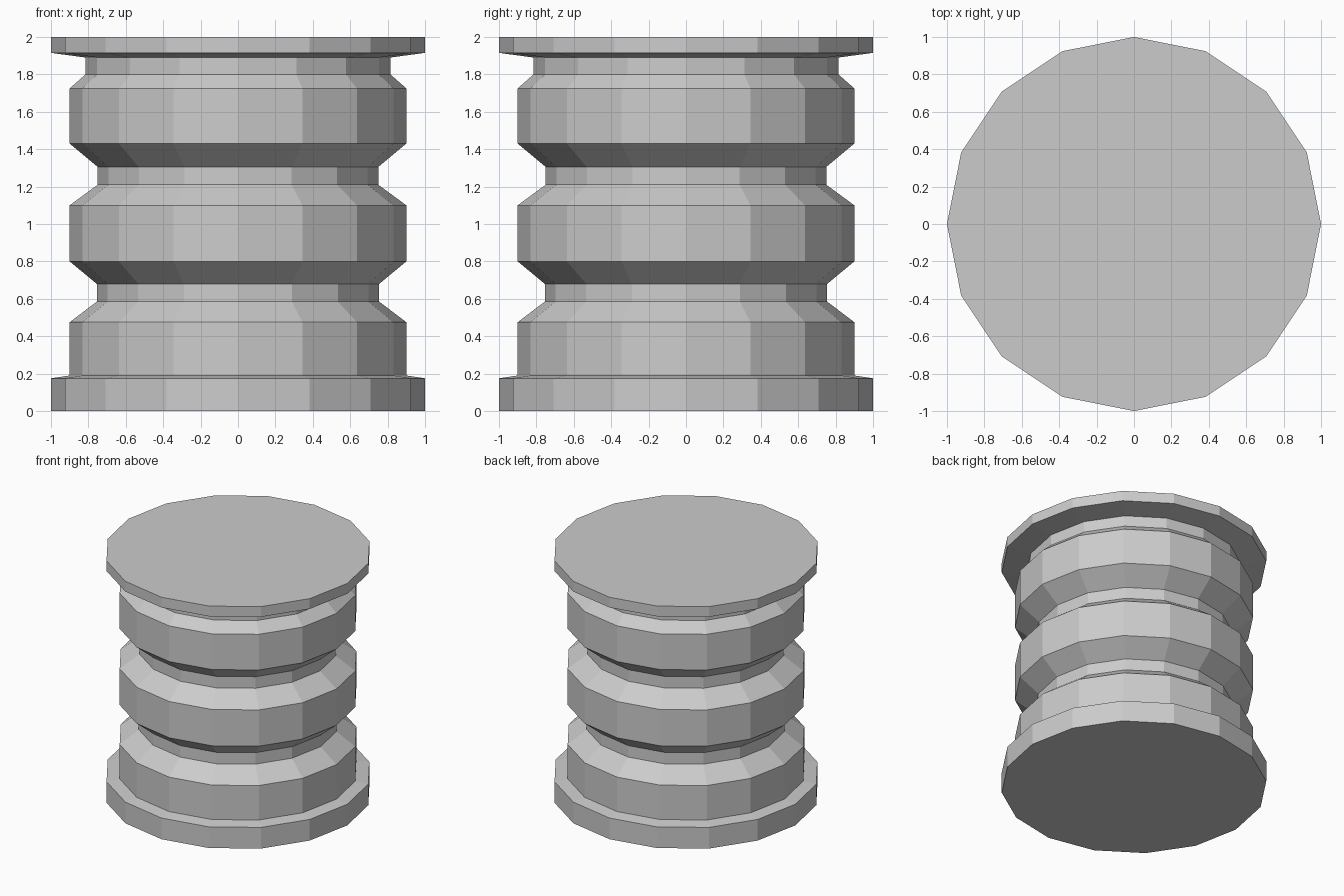
import bpy, bmesh, math

if "Cube" in bpy.data.objects:
    bpy.data.objects.remove(bpy.data.objects["Cube"])

SIDES = 16


def lathe(name, profile):
    """Revolve (radius, z) points about z; radius 0 closes an end."""
    bm = bmesh.new()
    verts = [bm.verts.new((r, 0, z)) for r, z in profile]
    edges = [bm.edges.new(pair) for pair in zip(verts, verts[1:])]
    bmesh.ops.spin(bm, geom=verts + edges, cent=(0, 0, 0), axis=(0, 0, 1),
                   angle=2 * math.pi, steps=SIDES, use_merge=True)
    bmesh.ops.remove_doubles(bm, verts=bm.verts, dist=0.0005)
    # merge the flat end fans into single polygons
    bmesh.ops.dissolve_verts(bm, verts=[v for v in bm.verts if v.co.xy.length < 0.001])
    bmesh.ops.recalc_face_normals(bm, faces=bm.faces)
    # open tubes and end plates must face outwards
    f = max(bm.faces, key=lambda f: f.calc_center_median().xy.length)
    if f.normal.xy.dot(f.calc_center_median().xy) < 0:
        bmesh.ops.reverse_faces(bm, faces=bm.faces)
    mesh = bpy.data.meshes.new(name)
    bm.to_mesh(mesh)
    bm.free()
    obj = bpy.data.objects.new(name, mesh)
    bpy.context.collection.objects.link(obj)
    return obj


# bottom flange
lathe("base_flange", [(0, 0), (1, 0), (1, 0.175), (0.9, 0.19)])

# ribbed body: three wide bands separated by two grooves
lathe("ribbed_body", [
    (0.9, 0.19), (0.9, 0.475),
    (0.755, 0.585), (0.755, 0.68),
    (0.9, 0.80), (0.9, 1.10),
    (0.75, 1.21), (0.75, 1.305),
    (0.9, 1.43), (0.9, 1.725),
    (0.815, 1.80), (0.815, 1.89),
])

# top flange
lathe("top_flange", [(0.815, 1.89), (1, 1.915), (1, 2), (0, 2)])
